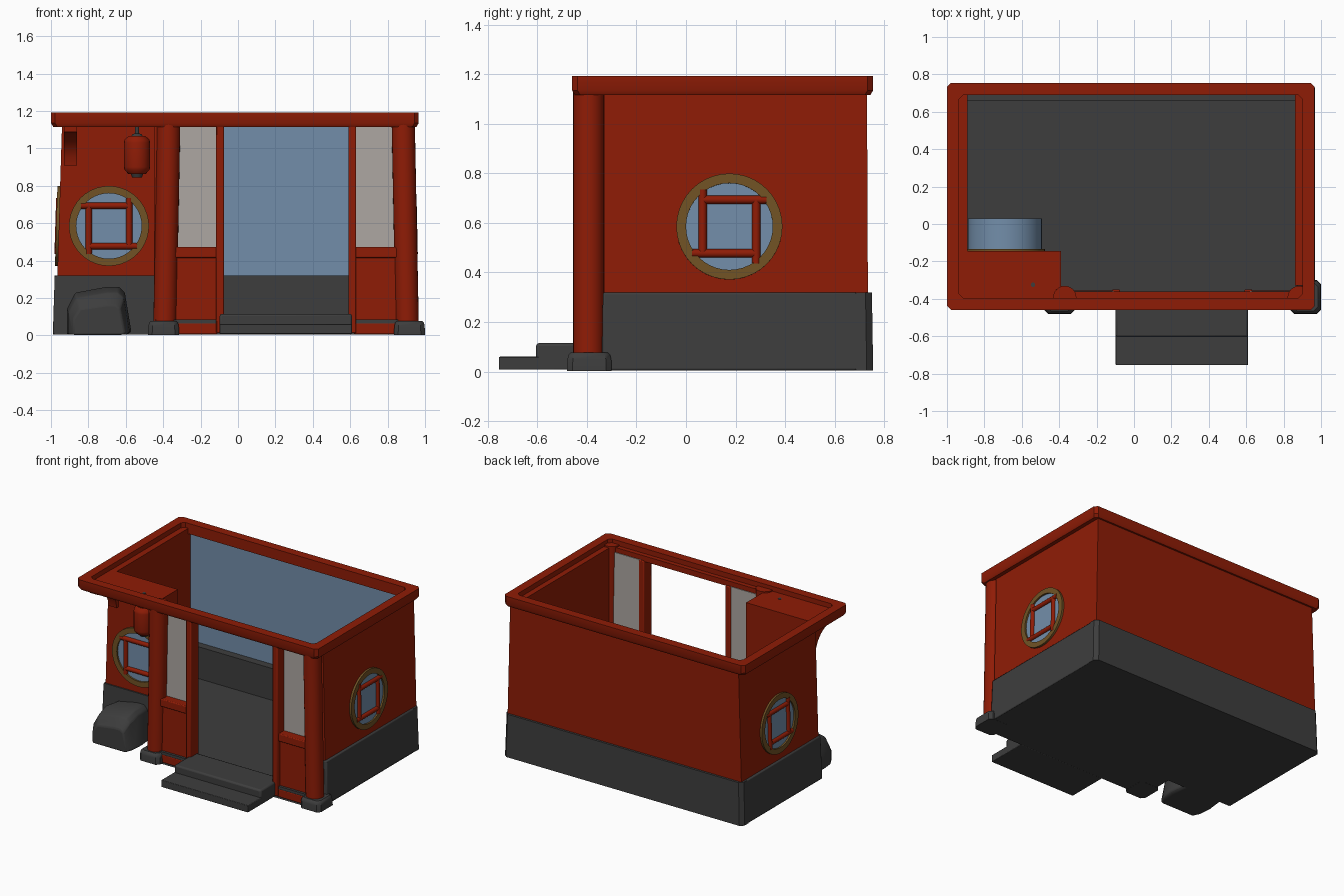
import bpy, bmesh, math
from mathutils import Matrix, Vector

if "Cube" in bpy.data.objects:
    bpy.data.objects.remove(bpy.data.objects["Cube"])


def material(name, r, g, b):
    m = bpy.data.materials.new(name)
    m.diffuse_color = (r, g, b, 1)
    m.use_nodes = True
    m.node_tree.nodes["Principled BSDF"].inputs["Base Color"].default_value = m.diffuse_color
    return m


RED = material("red_wood", 0.275, 0.0115, 0.0018)
STONE = material("dark_stone", 0.047, 0.047, 0.047)
BLUE = material("blue_glass", 0.17, 0.27, 0.40)
PANE = material("pale_pane", 0.42, 0.39, 0.36)
GOLD = material("dull_gold", 0.165, 0.085, 0.018)


def finish(name, bm, mat, bevel=0, segments=2):
    bmesh.ops.recalc_face_normals(bm, faces=bm.faces)
    me = bpy.data.meshes.new(name)
    bm.to_mesh(me)
    bm.free()
    me.materials.append(mat)
    ob = bpy.data.objects.new(name, me)
    bpy.context.collection.objects.link(ob)
    if bevel:
        mod = ob.modifiers.new("bevel", 'BEVEL')
        mod.width, mod.segments = bevel, segments
        mod.limit_method = 'ANGLE'
    return ob


def loft(name, loops, mat, bevel=0, closed=False, segments=2):
    """Skin a list of vertex loops; cap the ends, or close into a ring."""
    bm = bmesh.new()
    rows = [[bm.verts.new(p) for p in loop] for loop in loops]
    n = len(rows[0])
    pairs = list(zip(rows, rows[1:] + rows[:1])) if closed else list(zip(rows, rows[1:]))
    for a, b in pairs:
        for i in range(n):
            j = (i + 1) % n
            bm.faces.new((a[i], a[j], b[j], b[i]))
    if not closed:
        bm.faces.new(rows[0])
        bm.faces.new(rows[-1])
    return finish(name, bm, mat, bevel, segments)


def rect(x0, x1, y0, y1, z):
    return [(x0, y0, z), (x1, y0, z), (x1, y1, z), (x0, y1, z)]


def octagon(x0, x1, y0, y1, z, c):
    """Rectangle with its corners cut by c."""
    return [(x0 + c, y0, z), (x1 - c, y0, z), (x1, y0 + c, z), (x1, y1 - c, z),
            (x1 - c, y1, z), (x0 + c, y1, z), (x0, y1 - c, z), (x0, y0 + c, z)]


def block(name, foot, z0, z1, mat, top=None, bevel=0):
    return loft(name, [rect(*foot, z0), rect(*(top or foot), z1)], mat, bevel)


def lathe(name, profile, mat, mtx=Matrix(), sides=32, closed=False):
    loops = [[mtx @ Vector((r * math.cos(2 * math.pi * i / sides),
                            r * math.sin(2 * math.pi * i / sides), z))
              for i in range(sides)] for r, z in profile]
    return loft(name, loops, mat, closed=closed)


def rod(name, a, b, r, mat, sides=24):
    a, b = Vector(a), Vector(b)
    q = (b - a).to_track_quat('Z', 'Y').to_matrix().to_4x4()
    return lathe(name, [(r, 0), (r, (b - a).length)], mat, Matrix.Translation(a) @ q, sides)


# Floor, and the upward-facing ground plate under it
block("floor_main", (-0.44, 0.93, -0.43, 0.72), 0.012, 0.085, STONE)
block("floor_left", (-0.95, -0.44, -0.16, 0.72), 0.012, 0.085, STONE)
bm = bmesh.new()
plan = [(-0.985, -0.175), (-0.45, -0.175), (-0.45, -0.445), (0.965, -0.445), (0.965, 0.735), (0.945, 0.75),
        (-0.965, 0.75), (-0.985, 0.735)]
bm.faces.new([bm.verts.new((x, y, 0.004)) for x, y in plan])
plate = finish("ground_plate", bm, STONE)
if plate.data.polygons[0].normal.z < 0:
    plate.data.flip_normals()

# Stone base walls, in a ring for the sides and back
block("base_left", (-0.99, -0.90, -0.18, 0.72), 0.005, 0.32, STONE, (-0.98, -0.90, -0.175, 0.72), 0.008)
block("base_right", (0.87, 0.968, -0.34, 0.72), 0.005, 0.32, STONE, (0.87, 0.958, -0.335, 0.72), 0.008)
loft("base_back", [octagon(-0.99, 0.968, 0.66, 0.755, 0.005, 0.026),
                   octagon(-0.98, 0.958, 0.66, 0.75, 0.32, 0.026)], STONE)
block("base_front", (-0.98, -0.43, -0.18, -0.15), 0.005, 0.32, STONE, (-0.97, -0.43, -0.175, -0.15))

# Red walls, leaning in slightly
block("wall_left", (-0.975, -0.89, -0.165, 0.735), 0.03, 1.155, RED, (-0.94, -0.89, -0.165, 0.73))
block("wall_right", (0.86, 0.95, -0.33, 0.735), 0.03, 1.155, RED, (0.86, 0.925, -0.33, 0.73))
block("wall_back", (-0.975, 0.95, 0.722, 0.735), 0.03, 1.155, RED, (-0.94, 0.925, 0.722, 0.73))
block("wall_front", (-0.975, -0.40, -0.165, -0.145), 0.03, 1.155, RED, (-0.94, -0.40, -0.165, -0.145))
block("wall_return", (-0.45, -0.39, -0.40, -0.145), 0.012, 1.155, RED)
block("back_screen", (-0.89, 0.86, 0.716, 0.723), 0.08, 1.135, BLUE)

# Top rim swept around the plan, plus ledge and porch ceiling
rim = [(0, 1.192), (0, 1.135), (0.012, 1.115), (0.065, 1.115), (0.065, 1.192)]
loft("top_rim", [octagon(-1 + d, 0.966 - d, -0.46 + d, 0.755 - d, z, 0.022) for d, z in rim], RED, closed=True)
block("front_ledge", (-0.42, 0.92, -0.42, -0.362), 1.114, 1.155, RED)
block("porch_ceiling", (-0.95, -0.39, -0.42, -0.145), 1.114, 1.157, RED)

# Pillars on stone feet
for side, xb, xt, fx in (("left", -0.391, -0.370, -0.398), ("right", 0.905, 0.883, 0.917)):
    rod("pillar_" + side, (xb, -0.393, 0.04), (xt, -0.393, 1.165), 0.062, RED)
    loft("pillar_foot_" + side,
         [octagon(fx - w, fx + w, -0.39 - w * 1.09, -0.39 + w * 1.09, z, 0.022)
          for w, z in ((0.083, 0.003), (0.081, 0.05), (0.077, 0.068), (0.068, 0.078))], STONE)

# Shop front: sill, lower panel, rail, pane and door post on both sides
for side, x0, x1, px in (("left", -0.38, -0.11, -0.096), ("right", 0.62, 0.87, 0.611)):
    block("sill_" + side, (x0, x1, -0.432, -0.355), 0.006, 0.066, RED, bevel=0.006)
    block("lower_panel_" + side, (x0, x1, -0.412, -0.36), 0.06, 0.42, RED)
    block("rail_" + side, (x0, x1, -0.428, -0.355), 0.415, 0.472, RED, bevel=0.006)
    block("pane_" + side, (x0, x1, -0.366, -0.357), 0.465, 1.12, PANE)
    block("door_post_" + side, (px - 0.021, px + 0.021, -0.442, -0.35), 0.012, 1.12, RED, bevel=0.006)

# Entrance steps
block("upper_step", (-0.098, 0.61, -0.605, -0.36), 0.012, 0.115, STONE, bevel=0.012)
block("lower_step", (-0.098, 0.61, -0.755, -0.45), 0.008, 0.06, STONE, bevel=0.004)


def window(name, centre, u, v, s, back):
    """Round window: gold ring, blue glass, pinwheel of four bars."""
    u, v = Vector(u), Vector(v).normalized()
    n = u.cross(v)
    m = Matrix((u, v, n)).transposed().to_4x4()
    m.translation = Vector(centre)
    lathe(name + "_ring", [(0.214, back), (0.214, 0.015), (0.175, 0.015), (0.175, back)], GOLD, m, 40, True)
    lathe(name + "_glass", [(0.198, -0.195 if back < -0.025 else -0.04), (0.198, 0.003)], BLUE, m, 40)
    o, e = 0.108, 0.150
    bars = (((-e, o), (o, o)), ((o, e), (o, -o)), ((e, -o), (-o, -o)), ((-o, -e), (-o, o)))
    for i, (a, b) in enumerate(bars):
        rod(f"{name}_bar_{i + 1}", m @ Vector((s * a[0], a[1], 0.003)),
            m @ Vector((s * b[0], b[1], 0.003)), 0.017, RED, 12)


window("front_window", (-0.69, -0.165, 0.585), (1, 0, 0), (0, 0, 1), 1, -0.03)
window("right_window", (0.938, 0.175, 0.585), (0, 1, 0), (-0.022, 0, 1), -1, -0.02)
window("left_window", (-0.957, 0.29, 0.585), (0, -1, 0), (0.031, 0, 1), 1, -0.02)

# Curved bracket under the porch corner
curve = [(-0.185 - 0.22 * (1 - math.cos(t * math.pi / 12)), 0.908 + 0.18 * math.sin(t * math.pi / 12))
         for t in range(7)]
side = [(-0.155, 1.12), (-0.155, 0.908)] + curve + [(-0.405, 1.12)]
loft("porch_bracket", [[(x, y, z) for y, z in side] for x in (-0.93, -0.862)], RED)

# Hanging lantern
at = Matrix.Translation((-0.54, -0.325, 0))
lathe("lantern_body", [(0.045, 0.862), (0.067, 0.885), (0.070, 0.90), (0.070, 1.03),
                       (0.067, 1.045), (0.045, 1.066)], RED, at, 20)
lathe("lantern_base", [(0.026, 0.845), (0.034, 0.866)], STONE, at, 16)
lathe("lantern_cap", [(0.034, 1.062), (0.024, 1.075), (0.012, 1.08), (0.012, 1.16)], STONE, at, 16)

# Boulder by the front window
rock = [(-0.915, 0.005), (-0.915, 0.14), (-0.87, 0.228), (-0.70, 0.26), (-0.635, 0.26),
        (-0.605, 0.23), (-0.57, 0.02), (-0.59, 0.005)]
loft("boulder", [[(-0.74 + (x + 0.74) * k, y, z * h) for x, z in rock]
                 for y, k, h in ((-0.15, 0.9, 0.95), (-0.30, 1, 1), (-0.39, 0.95, 0.88), (-0.44, 0.8, 0.62))],
     STONE, 0.008)

# Smooth shading with sharp edges kept
for ob in bpy.context.collection.objects:
    ob.select_set(True)
    bpy.context.view_layer.objects.active = ob
bpy.ops.object.shade_smooth_by_angle(angle=math.radians(35))
